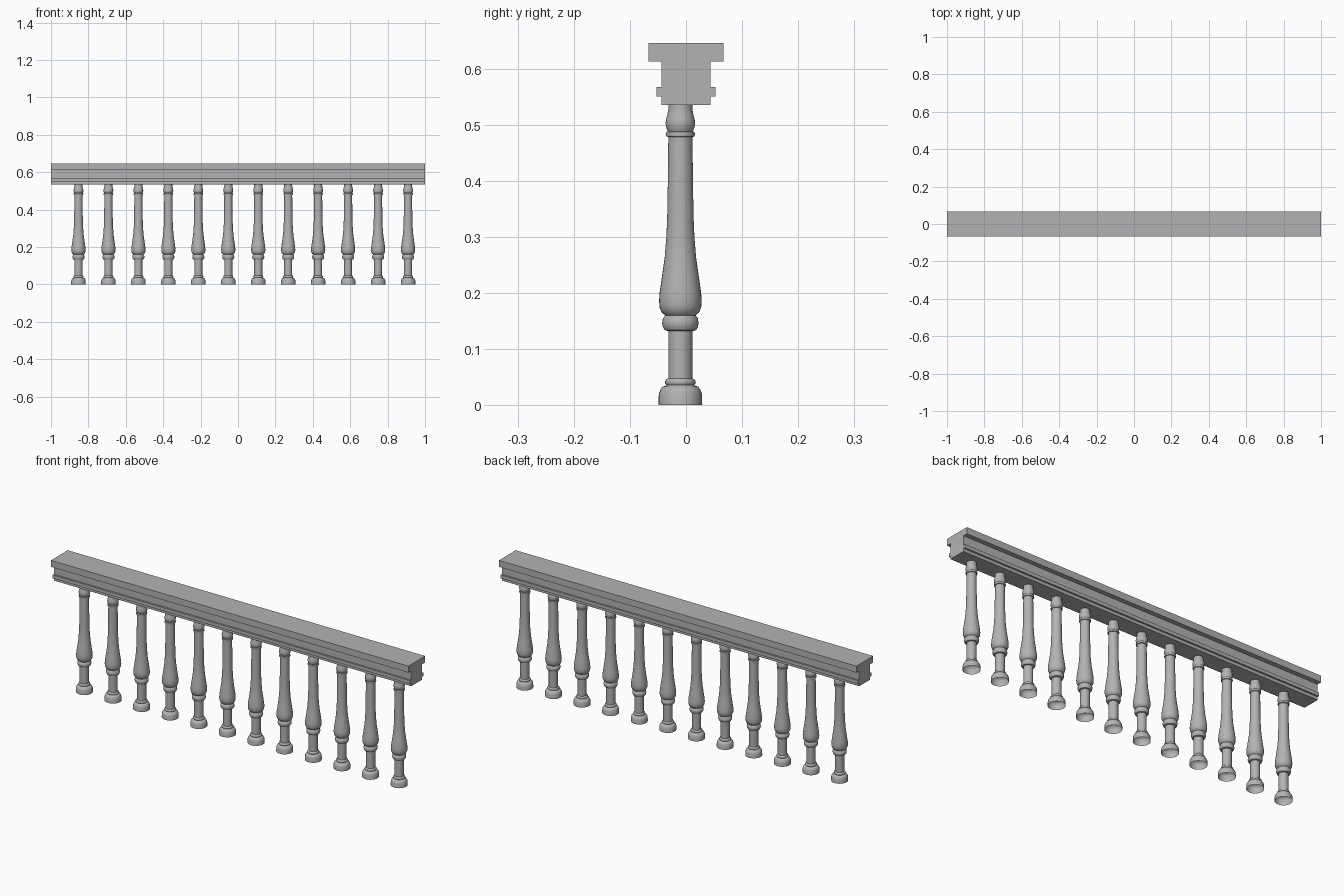
import bpy, bmesh
from math import sin, cos, tau

if "Cube" in bpy.data.objects:
    bpy.data.objects.remove(bpy.data.objects["Cube"])

# Mid-grey stone
stone = bpy.data.materials.new("stone_grey")
stone.diffuse_color = (0.45, 0.45, 0.45, 1)
stone.use_nodes = True
stone.node_tree.nodes["Principled BSDF"].inputs["Base Color"].default_value = stone.diffuse_color


def finish(name, bm, smooth=False):
    mesh = bpy.data.meshes.new(name)
    bm.to_mesh(mesh)
    bm.free()
    mesh.materials.append(stone)
    ob = bpy.data.objects.new(name, mesh)
    bpy.context.collection.objects.link(ob)
    if smooth:
        bpy.context.view_layer.objects.active = ob
        ob.select_set(True)
        bpy.ops.object.shade_smooth_by_angle(angle=0.7)
        ob.select_set(False)
    return ob


# Handrail: moulded cross-section extruded along x
half = [(0.044, 0.535), (0.044, 0.550), (0.053, 0.550), (0.053, 0.567),
        (0.044, 0.567), (0.044, 0.613), (0.067, 0.613), (0.067, 0.646)]
section = half + [(-y, z) for y, z in reversed(half)]
bm = bmesh.new()
face = bm.faces.new([bm.verts.new((-1, y, z)) for y, z in section])
ext = bmesh.ops.extrude_face_region(bm, geom=[face], use_keep_orig=True)
bmesh.ops.translate(bm, vec=(2, 0, 0),
                    verts=[v for v in ext["geom"] if isinstance(v, bmesh.types.BMVert)])
bmesh.ops.recalc_face_normals(bm, faces=bm.faces)
finish("handrail", bm)

# Baluster: turned profile (radius, height), open at both ends
profile = [
    (0.039, 0.000), (0.0385, 0.020), (0.036, 0.027), (0.032, 0.033), (0.026, 0.035),  # foot
    (0.025, 0.036), (0.027, 0.039), (0.027, 0.043), (0.025, 0.046), (0.0215, 0.048),  # lower bead
    (0.0215, 0.132), (0.028, 0.134), (0.031, 0.139), (0.0325, 0.146),                 # collar
    (0.031, 0.155), (0.028, 0.159), (0.027, 0.160),
    (0.033, 0.165), (0.037, 0.174), (0.038, 0.186), (0.037, 0.200),                   # belly
    (0.033, 0.228), (0.028, 0.263), (0.025, 0.300), (0.0235, 0.335),
    (0.0225, 0.390), (0.0215, 0.478),                                                 # shaft
    (0.025, 0.479), (0.0262, 0.483), (0.025, 0.487), (0.022, 0.488),                  # upper bead
    (0.0245, 0.493), (0.0265, 0.502), (0.0255, 0.509), (0.023, 0.519), (0.0215, 0.527),
    (0.0215, 0.536)]                                                                  # cap
sides = 32
bm = bmesh.new()
rings = [[bm.verts.new((r * cos(tau * i / sides), r * sin(tau * i / sides), z))
          for i in range(sides)] for r, z in profile]
for a, b in zip(rings, rings[1:]):
    for i in range(sides):
        j = (i + 1) % sides
        bm.faces.new((a[i], a[j], b[j], b[i]))
first = finish("baluster_1", bm, smooth=True)

# Row of twelve balusters
for n in range(12):
    ob = first if n == 0 else first.copy()
    if n:
        ob.name = f"baluster_{n + 1}"
        bpy.context.collection.objects.link(ob)
    ob.location = (-0.853 + 0.1602 * n, -0.01, 0)
